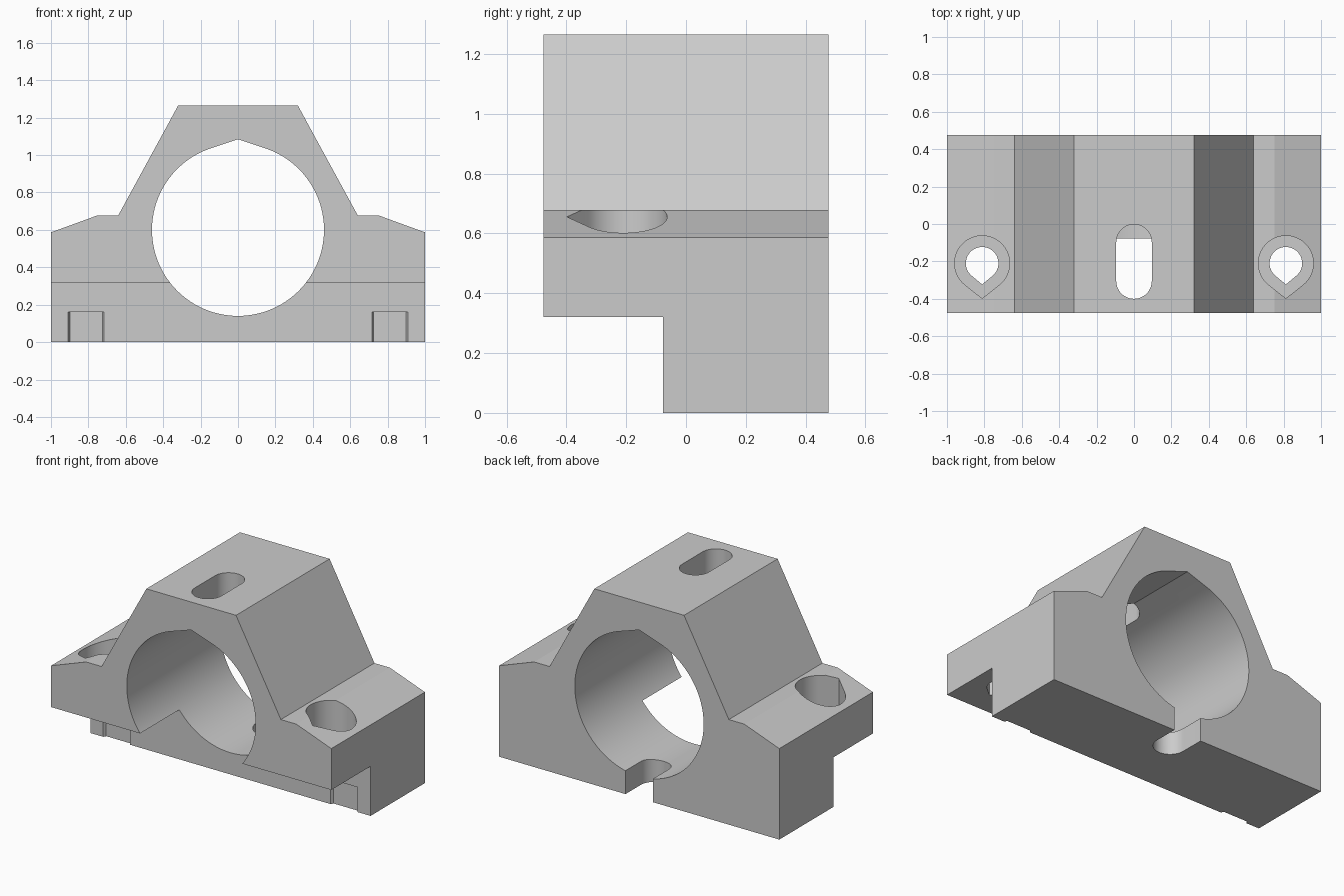
import bpy, bmesh
from math import pi, sin, cos, acos
from mathutils import Vector

default = bpy.data.objects.get("Cube")
if default:
    bpy.data.objects.remove(default, do_unlink=True)

grey = bpy.data.materials.new("plain grey")
grey.use_nodes = True
colour = (0.6, 0.6, 0.6, 1)
grey.diffuse_color = colour
grey.node_tree.nodes["Principled BSDF"].inputs["Base Color"].default_value = colour


def prism(name, outline, axis, low, high):
    """Extrude a closed outline along y (outline in x, z) or z (outline in x, y)."""
    def place(u, v, w):
        return Vector((u, w, v)) if axis == "y" else Vector((u, v, w))
    bm = bmesh.new()
    face = bm.faces.new([bm.verts.new(place(u, v, low)) for u, v in outline])
    solid = bmesh.ops.extrude_face_region(bm, geom=[face])
    moved = [g for g in solid["geom"] if isinstance(g, bmesh.types.BMVert)]
    bmesh.ops.translate(bm, verts=moved, vec=place(0, 0, high - low))
    bmesh.ops.recalc_face_normals(bm, faces=bm.faces)
    mesh = bpy.data.meshes.new(name)
    bm.to_mesh(mesh)
    bm.free()
    mesh.materials.append(grey)
    obj = bpy.data.objects.new(name, mesh)
    bpy.context.collection.objects.link(obj)
    return obj


def arc(cx, cy, r, start, end, steps):
    return [(cx + r * cos(start + (end - start) * i / steps),
             cy + r * sin(start + (end - start) * i / steps)) for i in range(steps + 1)]


def teardrop(cx, cy, r, tip, steps=64):
    """Circle with tangent lines meeting at a point; the sign of tip sets its direction."""
    a = acos(r / abs(tip))
    middle = pi / 2 if tip > 0 else -pi / 2
    return [(cx, cy + tip)] + arc(cx, cy, r, middle + a, middle + 2 * pi - a, steps)


def slot(r, y0, y1):
    return arc(0, y1, r, 0, pi, 24) + arc(0, y0, r, pi, 2 * pi, 24)


def rectangle(x0, x1, y0, y1):
    return [(x0, y0), (x1, y0), (x1, y1), (x0, y1)]


# Clamp body with sloped shoulders and a flat crown
half = [(1, 0), (1, 0.587), (0.75, 0.678), (0.64, 0.678), (0.32, 1.265)]
body = prism("bearing_clamp_body", half + [(-x, z) for x, z in reversed(half)],
             "y", -0.477, 0.477)

# Bore, front step, crown slot and rear floor slot
cutters = [
    prism("main_bore", teardrop(0, 0.6, 0.46, 0.485, 96), "y", -1, 1),
    prism("front_step", rectangle(-2, 2, -1, 0.32), "y", -1, -0.077),
    prism("crown_slot", slot(0.095, -0.305, -0.097), "z", 0.8, 2),
    prism("floor_slot", slot(0.098, 0.322, 1), "z", -1, 0.4),
]

# Screw holes, head recesses and nut reliefs on both shoulders
for side, x in (("left", 0.812), ("right", -0.812)):
    y = -0.21
    cutters += [
        prism(side + "_screw_hole", teardrop(x, y, 0.087, -0.113), "z", 0.2, 1),
        prism(side + "_head_recess", teardrop(x, y, 0.147, -0.188), "z", 0.46, 1),
        prism(side + "_nut_relief", arc(x, y, 0.173, 0, 2 * pi * 5 / 6, 5), "z", -1, 0.16),
    ]

for cutter in cutters:
    cutter.hide_render = True
    cut = body.modifiers.new(cutter.name, "BOOLEAN")
    cut.operation = "DIFFERENCE"
    cut.solver = "EXACT"
    cut.object = cutter

# Bake the cuts and discard the cutters
bpy.context.view_layer.update()
evaluated = body.evaluated_get(bpy.context.evaluated_depsgraph_get())
baked = bpy.data.meshes.new_from_object(evaluated)
body.modifiers.clear()
body.data = baked
for cutter in cutters:
    bpy.data.objects.remove(cutter, do_unlink=True)

bpy.ops.object.select_all(action="DESELECT")
body.select_set(True)
bpy.context.view_layer.objects.active = body
bpy.ops.object.shade_smooth_by_angle(angle=pi / 10)
